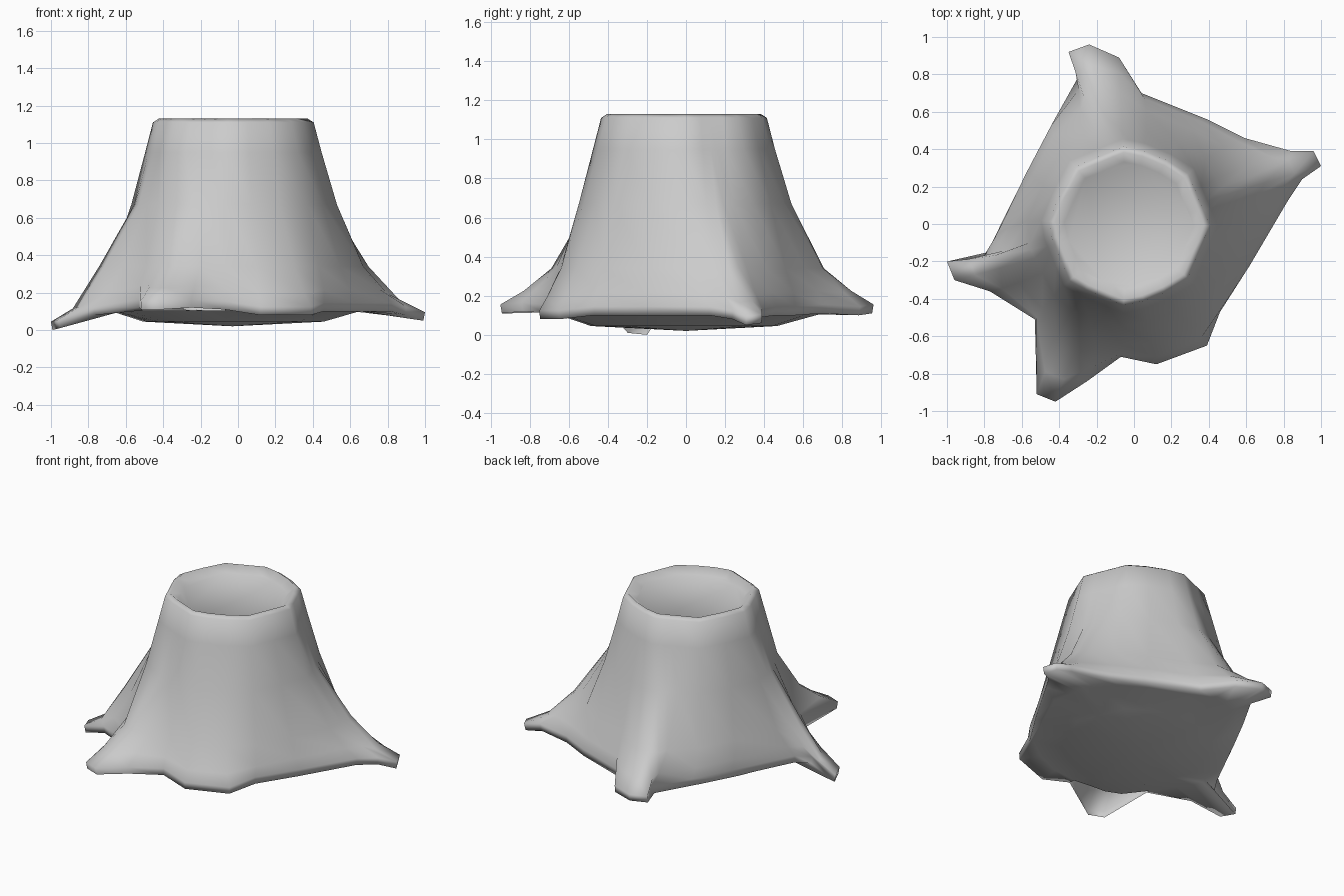
import bpy, bmesh, math
from mathutils import Vector

if "Cube" in bpy.data.objects:
    bpy.data.objects.remove(bpy.data.objects["Cube"])

# Root outline seen from above: x, y, height of lower edge
outline = [
    (1.0, .31, .05), (.96, .39, .06), (.84, .39, .09), (.59, .46, .10),
    (.39, .56, .10), (.04, .70, .11), (-.08, .89, .10), (-.24, .96, .11),
    (-.35, .92, .11), (-.29, .80, .11), (-.43, .55, .11), (-.56, .30, .11),
    (-.76, -.10, .11), (-.82, -.20, .08), (-1.0, -.20, 0), (-.96, -.30, .01),
    (-.77, -.36, .08), (-.53, -.51, .12), (-.52, -.91, .11), (-.42, -.95, .11),
    (-.25, -.84, .12), (-.07, -.71, .11), (.12, -.75, .08), (.39, -.65, .08),
    (.46, -.47, .10), (.62, -.22, .10), (.82, .12, .10), (.90, .24, .08)]
n = len(outline)
centre = Vector((-.03, -.01))

# Directions from the centre, evened out so that the trunk columns never cross
start = math.radians(16)
angles = [(math.atan2(y, x) - start) % math.tau for x, y, _ in outline]
for _ in range(2):
    angles = [((angles[i - 1] - (math.tau if i == 0 else 0)) + 2 * angles[i]
               + (angles[(i + 1) % n] + (math.tau if i == n - 1 else 0))) / 4
              for i in range(n)]

bm = bmesh.new()


def ring(radius, blend, height, above_edge=False):
    """Octagon blended towards the root outline."""
    verts = []
    for a, (x, y, low) in zip(angles, outline):
        a += start
        eighth = math.pi / 8
        r = radius * math.cos(eighth / 2) / math.cos(a % (2 * eighth) - eighth)
        p = centre + r * Vector((math.cos(a), math.sin(a)))
        p = p.lerp(Vector((x, y)), blend)
        z = low + height if above_edge else height
        verts.append(bm.verts.new((p.x, p.y, z)))
    return verts


def bridge(a, b, skip=()):
    for i in range(n):
        j = (i + 1) % n
        if i not in skip:
            bm.faces.new((a[i], b[i], b[j], a[j]))


# Cut top, rim, flaring trunk, root edge, arched roots and underside
profile = [(.33, 0, 1.09), (.38, 0, 1.13), (.41, 0, 1.11), (.45, 0, .95),
           (.51, .06, .67), (.57, .39, .34), (.63, .68, .115, True),
           (.6, 1, .045, True), (.6, .98, 0, True), (.62, .2, .105), (.46, 0, .045)]
rings = [ring(*p) for p in profile]
for k, (a, b) in enumerate(zip(rings, rings[1:])):
    bridge(a, b, skip=range(17, 21) if k == 8 else ())  # front root is hollow below
bm.faces.new(rings[0])
middle = bm.verts.new((-.03, 0, .02))
for i in range(n):
    bm.faces.new((rings[-1][(i + 1) % n], rings[-1][i], middle))
bmesh.ops.recalc_face_normals(bm, faces=bm.faces)
for f in bm.faces:
    f.smooth = True

mesh = bpy.data.meshes.new("tree_stump")
bm.to_mesh(mesh)
bm.free()
stump = bpy.data.objects.new("tree_stump", mesh)
bpy.context.collection.objects.link(stump)
